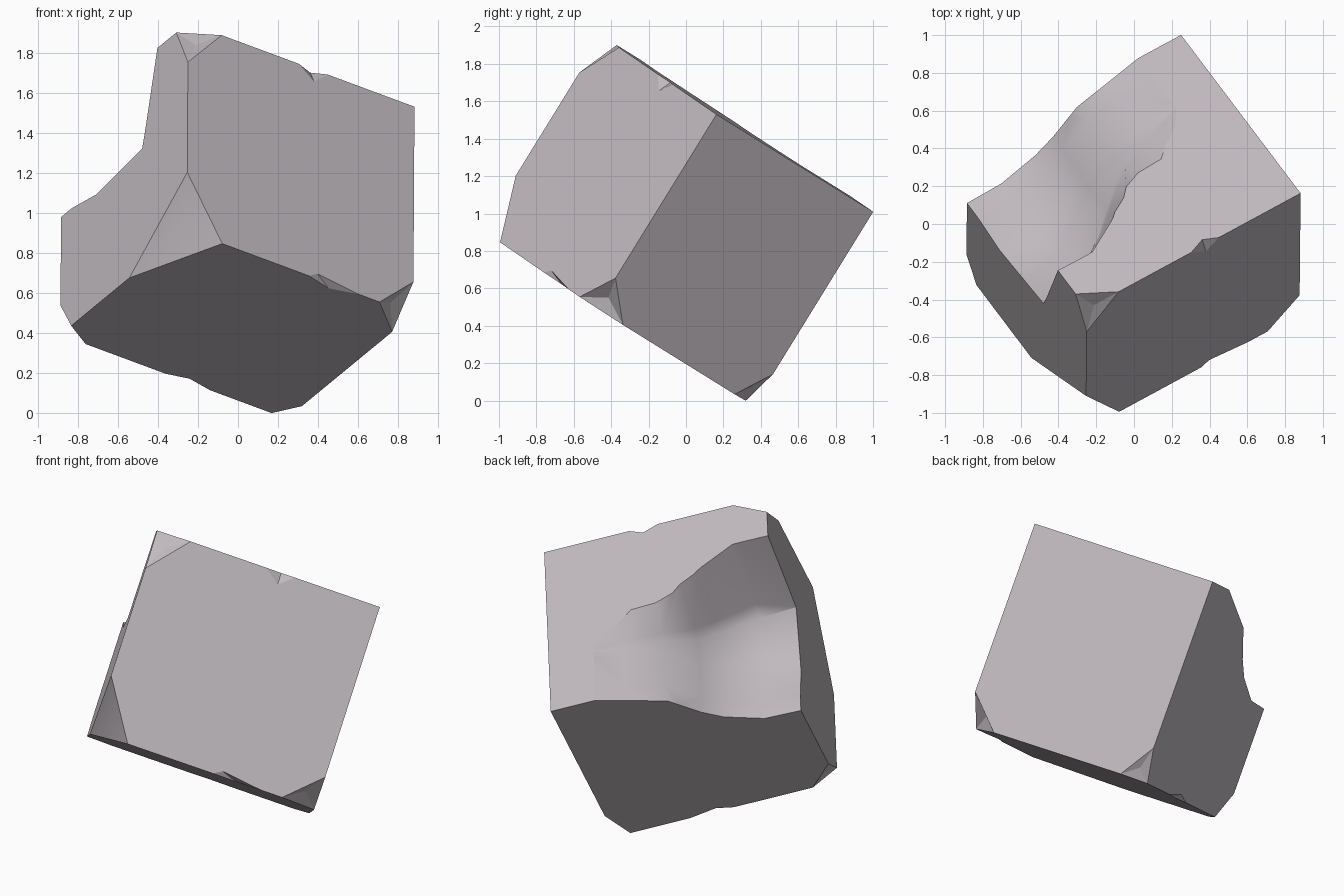
import bpy
import bmesh
from mathutils import Vector

if "Cube" in bpy.data.objects:
    bpy.data.objects.remove(bpy.data.objects["Cube"])

stone = bpy.data.materials.new("warm_grey_stone")
stone.use_nodes = True
colour = (0.53, 0.49, 0.52, 1)
stone.diffuse_color = colour
stone.node_tree.nodes["Principled BSDF"].inputs["Base Color"].default_value = colour

# Tilted frame of the block, measured from its upper right corner:
# a runs back, b runs to the left side, c runs down
CORNER = Vector((0.882, 0.163, 1.53))
back = Vector((-0.632, 0.837, -0.52)).normalized()
side = Vector((-0.835, -0.452, 0.31)).normalized()
up = Vector((0.005, 0.525, 0.851)).normalized()
DEPTH, WIDTH, HEIGHT = 1.172, 1.353, 1.22


def place(p):
    return CORNER + back * p[0] + side * p[1] - up * p[2]


def make_object(name, bm, smooth):
    bmesh.ops.recalc_face_normals(bm, faces=bm.faces[:])
    for f in bm.faces:
        f.smooth = smooth
    mesh = bpy.data.meshes.new(name)
    bm.to_mesh(mesh)
    bm.free()
    mesh.materials.append(stone)
    ob = bpy.data.objects.new(name, mesh)
    bpy.context.collection.objects.link(ob)
    return ob


def hull(name, points, smooth=False):
    bm = bmesh.new()
    verts = [bm.verts.new(place(p)) for p in points]
    bmesh.ops.convex_hull(bm, input=verts)
    loose = [v for v in bm.verts if not v.link_faces]
    bmesh.ops.delete(bm, geom=loose, context='VERTS')
    return make_object(name, bm, smooth)


def carve(cutter):
    cutter.hide_render = True
    mod = block.modifiers.new(cutter.name, 'BOOLEAN')
    mod.operation = 'DIFFERENCE'
    mod.solver = 'EXACT'
    mod.object = cutter
    bpy.context.view_layer.objects.active = block
    bpy.ops.object.modifier_apply(modifier=mod.name)
    bpy.data.objects.remove(cutter)


def chip(name, points, out, dent=0.0, smooth=False):
    """Cut away everything outside the given points, with an optional hollow."""
    out = Vector(out).normalized()
    mid = sum((Vector(p) for p in points), Vector()) / len(points)
    pts = [mid + (Vector(p) - mid) * 1.04 for p in points]
    outer = [mid + (p - mid) * 2 + out * 0.35 for p in pts]
    if dent:
        pts.append(mid - out * dent)
    carve(hull(name, pts + outer, smooth))


def corner_chip(name, corner, lengths, dent=0.0, smooth=False):
    size = (DEPTH, WIDTH, HEIGHT)
    c = Vector([s * k for s, k in zip(size, corner)])
    out = Vector([2 * k - 1 for k in corner])
    points = []
    for i in range(3):
        p = c.copy()
        p[i] -= out[i] * lengths[i]
        points.append(p)
    chip(name, points, out, dent, smooth)


# Main block
block = hull("stone_block", [(a, b, c) for a in (0, DEPTH)
                             for b in (0, WIDTH) for c in (0, HEIGHT)])
bm = bmesh.new()
bm.from_mesh(block.data)
bmesh.ops.dissolve_limit(bm, angle_limit=0.01, verts=bm.verts[:], edges=bm.edges[:])
bm.to_mesh(block.data)
bm.free()

# Large smooth scoop: sections of position, rim, wall foot and floor depth
sections = [(0.2, 0.76, 0.84, -0.03), (0.44, 0.64, 0.78, 0.07),
            (0.66, 0.57, 0.73, 0.16), (0.81, 0.48, 0.64, 0.33),
            (0.92, 0.41, 0.56, 0.42), (1.135, 0.285, 0.44, 0.52),
            (1.36, 0.285, 0.42, 0.53), (1.5, 0.285, 0.42, 0.53)]
bm = bmesh.new()
rings = []
for b, rim, foot, floor in sections:
    run = foot - rim
    lip = rim - run * 0.06 / max(floor, 0.06)
    profile = [(lip, -0.3), (lip, -0.06), (rim + run * 0.8, floor * 0.8),
               (foot, floor * 0.98), (0.85, floor * 1.07),
               (1.07, floor), (1.4, floor), (1.4, -0.3)]
    rings.append([bm.verts.new(place((a, b, c))) for a, c in profile])
for r, s in zip(rings, rings[1:]):
    for i in range(len(r)):
        j = (i + 1) % len(r)
        bm.faces.new((r[i], r[j], s[j], s[i]))
bm.faces.new(rings[0])
bm.faces.new(rings[-1])
bmesh.ops.triangulate(bm, faces=bm.faces[:])
carve(make_object("scoop", bm, True))

# Broken corners
corner_chip("top_left_chip", (0, 1, 0), (0.11, 0.2, 0.23), 0.01)
corner_chip("front_left_chip", (0, 1, 1), (0.53, 0.21, 0.34), 0.03, True)
corner_chip("front_right_chip", (0, 0, 1), (0.195, 0.2, 0.19), 0.03)
corner_chip("back_right_chip", (1, 0, 1), (0.14, 0.09, 0.2), 0.01)
corner_chip("back_left_chip", (1, 1, 1), (0.1, 0.15, 0.17), 0.01)

# Nicks along the edges
chip("top_edge_nick", [(0, 0.52, 0), (0, 0.69, 0), (0, 0.6, 0.07), (0.035, 0.6, 0)],
     (-1, 0, -1))
chip("bottom_edge_nick", [(0, 0.33, HEIGHT), (0, 0.62, HEIGHT),
                          (0, 0.57, HEIGHT - 0.03), (0.04, 0.48, HEIGHT)], (-1, 0, 1))
chip("back_edge_nick", [(DEPTH, 0.46, HEIGHT), (DEPTH, 0.72, HEIGHT),
                        (DEPTH, 0.62, HEIGHT - 0.03), (DEPTH - 0.03, 0.6, HEIGHT)], (1, 0, 1))
